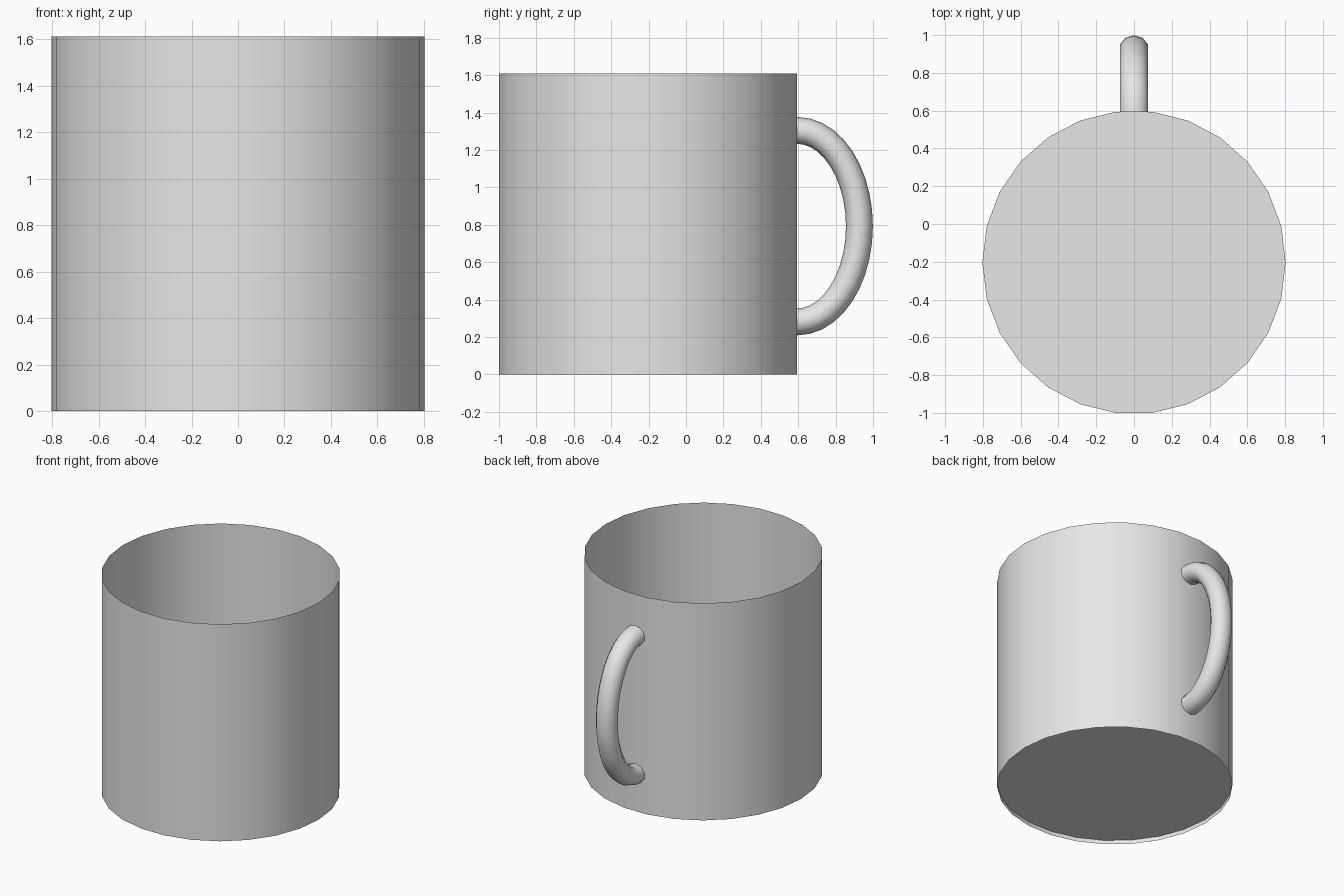
import bpy, bmesh, math
from mathutils import Vector

cube = bpy.data.objects.get("Cube")
if cube:
    bpy.data.objects.remove(cube, do_unlink=True)

RADIUS, HEIGHT, SIDES = 0.803, 1.61, 26
CENTRE_Y = -0.203
BASE_Z = 0.03

grey = bpy.data.materials.new("light grey")
grey.use_nodes = True
colour = (0.8, 0.8, 0.8, 1)
grey.diffuse_color = colour
grey.node_tree.nodes["Principled BSDF"].inputs["Base Color"].default_value = colour


def ring(bm, centre, u, v, ru, rv, count):
    """Closed loop of vertices in the plane of u and v."""
    angles = [2 * math.pi * i / count for i in range(count)]
    return [bm.verts.new(centre + u * ru * math.cos(a) + v * rv * math.sin(a))
            for a in angles]


def bridge(bm, a, b):
    for i in range(len(a)):
        j = (i + 1) % len(a)
        bm.faces.new((a[i], a[j], b[j], b[i]))


def finish(bm, name):
    mesh = bpy.data.meshes.new(name)
    bm.to_mesh(mesh)
    bm.free()
    mesh.materials.append(grey)
    obj = bpy.data.objects.new(name, mesh)
    bpy.context.collection.objects.link(obj)
    mesh.shade_smooth()
    return obj


X, Y, Z = Vector((1, 0, 0)), Vector((0, 1, 0)), Vector((0, 0, 1))
axis = Y * CENTRE_Y

# Thin open wall of the mug
bm = bmesh.new()
bridge(bm, ring(bm, axis, X, Y, RADIUS, RADIUS, SIDES),
       ring(bm, axis + Z * HEIGHT, X, Y, RADIUS, RADIUS, SIDES))
finish(bm, "mug_wall")

# Floor, slightly raised inside the wall
bm = bmesh.new()
bm.faces.new(ring(bm, axis + Z * BASE_Z, X, Y, RADIUS, RADIUS, SIDES))
finish(bm, "mug_floor")

# Handle: round tube swept along half an ellipse
bm = bmesh.new()
WALL_Y = CENTRE_Y + RADIUS * math.cos(math.pi / SIDES)
MID_Z, REACH, RISE, STEPS = 0.793, 0.333, 0.512, 20
previous = None
for i in range(STEPS + 1):
    t = math.pi * (i / STEPS - 0.5)
    centre = Y * (WALL_Y + REACH * math.cos(t)) + Z * (MID_Z + RISE * math.sin(t))
    outward = (Y * RISE * math.cos(t) + Z * REACH * math.sin(t)).normalized()
    section = ring(bm, centre, outward, X, 0.072, 0.078, 10)
    if previous:
        bridge(bm, previous, section)
    previous = section
bmesh.ops.recalc_face_normals(bm, faces=bm.faces)
finish(bm, "handle")
